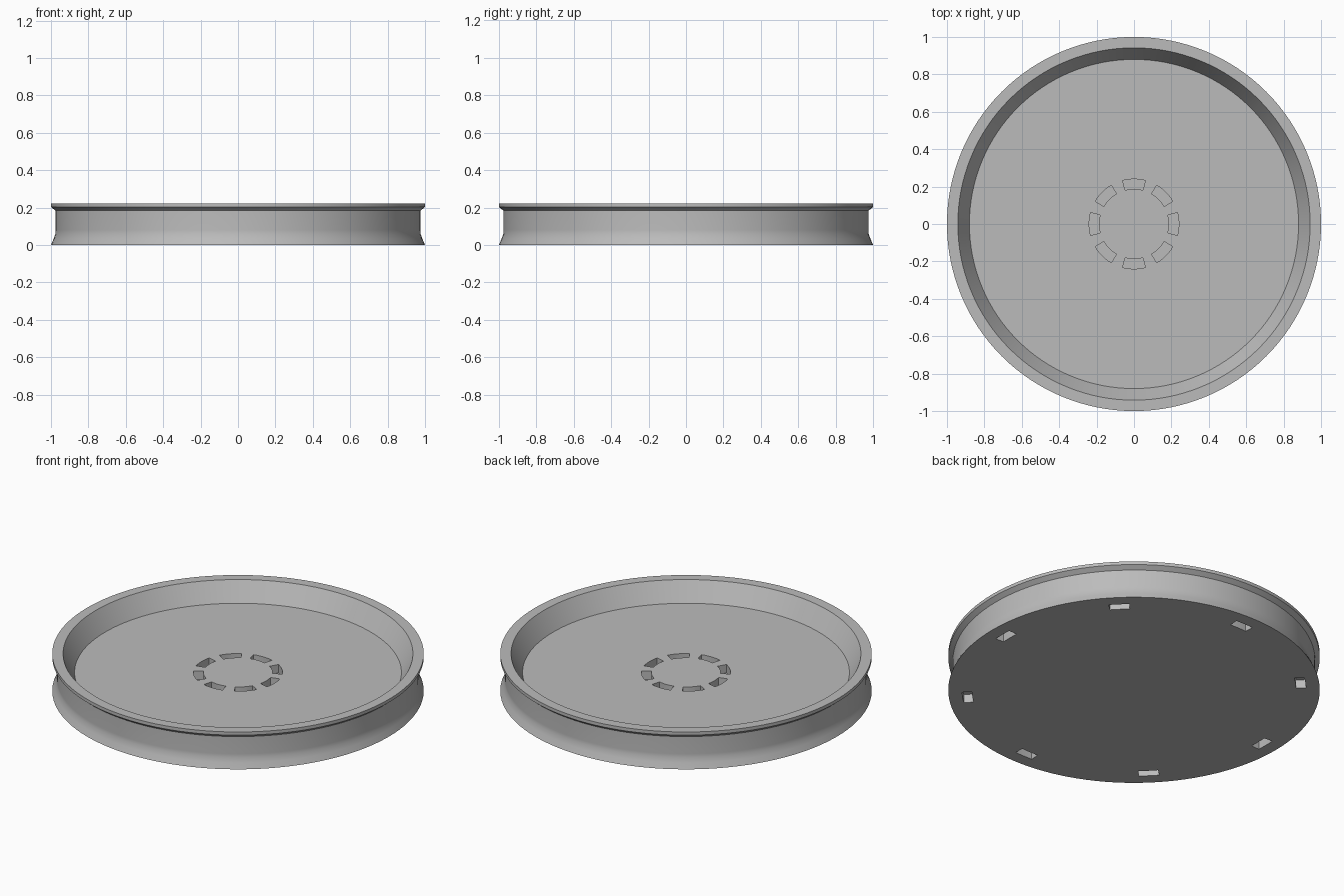
import bpy, bmesh, math

if "Cube" in bpy.data.objects:
    bpy.data.objects.remove(bpy.data.objects["Cube"])

SEG = 128

grey = bpy.data.materials.new("light_grey")
grey.diffuse_color = (0.5, 0.5, 0.5, 1)
grey.use_nodes = True
grey.node_tree.nodes["Principled BSDF"].inputs["Base Color"].default_value = grey.diffuse_color


def new_object(name, bm):
    bmesh.ops.recalc_face_normals(bm, faces=bm.faces)
    mesh = bpy.data.meshes.new(name)
    bm.to_mesh(mesh)
    bm.free()
    obj = bpy.data.objects.new(name, mesh)
    bpy.context.collection.objects.link(obj)
    mesh.materials.append(grey)
    return obj


def lathe(name, profile):
    """Revolve an (r, z) profile into a solid, capped at both ends."""
    bm = bmesh.new()
    rings = []
    for r, z in profile:
        rings.append([bm.verts.new((r * math.cos(2 * math.pi * i / SEG),
                                    r * math.sin(2 * math.pi * i / SEG), z)) for i in range(SEG)])
    for a, b in zip(rings, rings[1:]):
        for i in range(SEG):
            j = (i + 1) % SEG
            bm.faces.new((a[i], a[j], b[j], b[i]))
    bm.faces.new(rings[0])
    bm.faces.new(rings[-1])
    return new_object(name, bm)


def slot_ring(name, r0, r1, width, z0, z1, steps=6):
    """Eight arc-shaped blocks spaced evenly about the axis."""
    bm = bmesh.new()
    half = width / (r0 + r1)
    for k in range(8):
        angles = [k * math.pi / 4 + half * (2 * i / steps - 1) for i in range(steps + 1)]
        outline = [(r1, a) for a in angles] + [(r0, a) for a in reversed(angles)]
        low, high = ([bm.verts.new((r * math.cos(a), r * math.sin(a), z)) for r, a in outline]
                     for z in (z0, z1))
        bm.faces.new(low)
        bm.faces.new(high)
        n = len(outline)
        for i in range(n):
            j = (i + 1) % n
            bm.faces.new((low[i], low[j], high[j], high[i]))
    obj = new_object(name, bm)
    obj.hide_render = True
    return obj


# Round tray: flared foot, straight wall, overhanging rim, sloped inside, flat floor
tray = lathe("round_tray", [
    (1.0, 0), (0.986, 0.032), (0.976, 0.06), (0.975, 0.08), (0.975, 0.183),
    (1.0, 0.203), (1.0, 0.222), (0.942, 0.222), (0.88, 0.11)])

# Slots sunk in the floor and in the underside
cutters = [
    slot_ring("floor_slot_cutter", 0.187, 0.24, 0.11, 0.06, 0.14),
    slot_ring("underside_slot_cutter", 0.873, 0.926, 0.11, -0.03, 0.05),
]
bpy.context.view_layer.objects.active = tray
tray.select_set(True)
for cutter in cutters:
    mod = tray.modifiers.new(cutter.name, 'BOOLEAN')
    mod.operation = 'DIFFERENCE'
    mod.solver = 'EXACT'
    mod.object = cutter
    bpy.ops.object.modifier_apply(modifier=mod.name)
for cutter in cutters:
    bpy.data.objects.remove(cutter)

bpy.ops.object.shade_smooth_by_angle(angle=math.radians(30))
